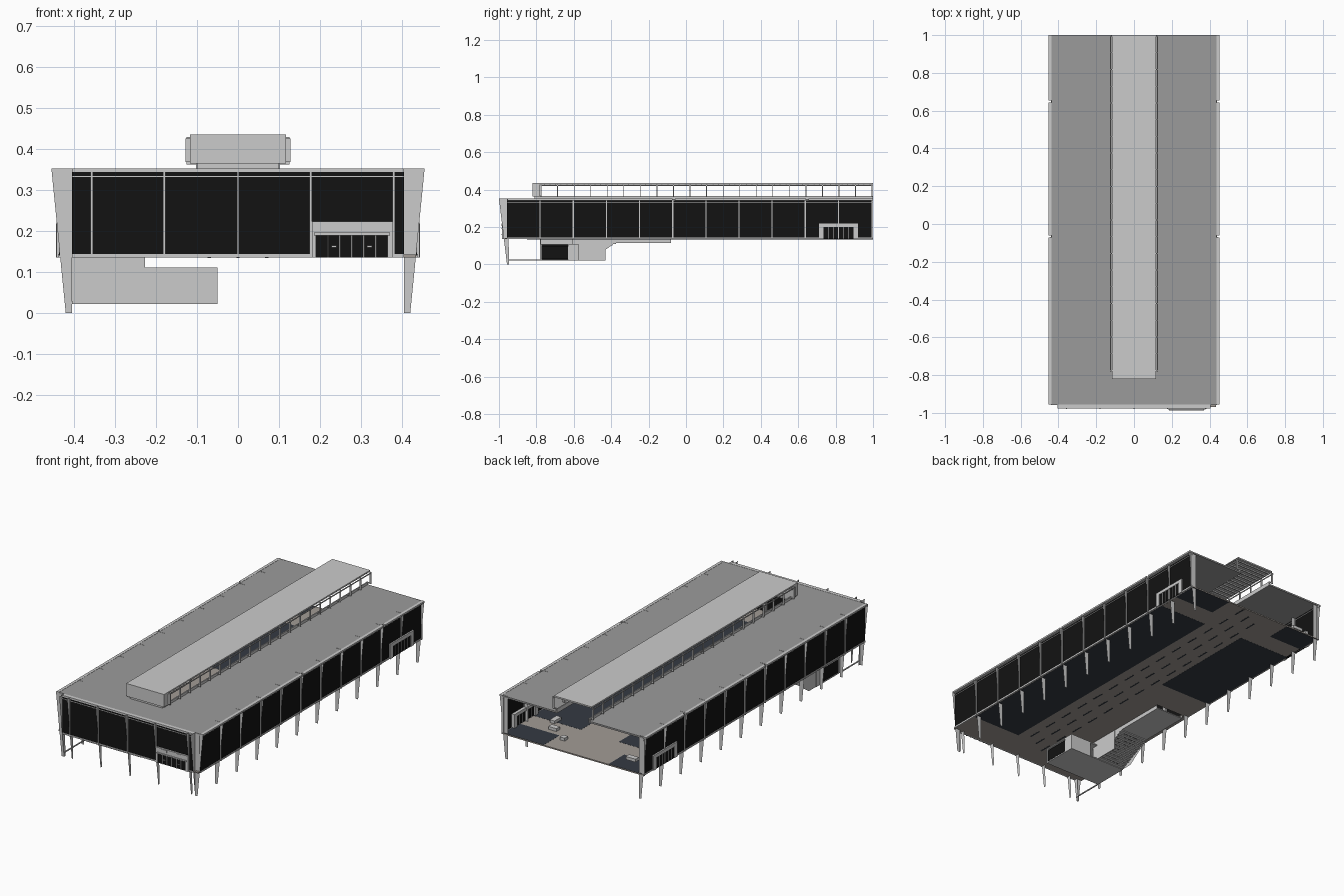
import bpy, bmesh
from mathutils import Vector


def material(name, rgb):
    m = bpy.data.materials.new(name)
    m.diffuse_color = (*rgb, 1)
    return m


GLASS = material("black_glass", (0.006, 0.006, 0.006))
ROOF = material("roof_grey", (0.33, 0.33, 0.33))
STONE = material("floor_stone", (0.36, 0.33, 0.30))
SLATE = material("floor_slate", (0.035, 0.042, 0.055))


def finish(name, bm, mat):
    me = bpy.data.meshes.new(name)
    bm.to_mesh(me)
    bm.free()
    ob = bpy.data.objects.new(name, me)
    bpy.context.collection.objects.link(ob)
    if mat:
        me.materials.append(mat)
    return ob


def boxes(name, items, mat=None):
    """One object from boxes given as (x0, x1, y0, y1, z0, z1)."""
    bm = bmesh.new()
    for x0, x1, y0, y1, z0, z1 in items:
        vs = bmesh.ops.create_cube(bm, size=1)["verts"]
        for v in vs:
            v.co = Vector(((x0 + x1) / 2 + v.co.x * (x1 - x0),
                           (y0 + y1) / 2 + v.co.y * (y1 - y0),
                           (z0 + z1) / 2 + v.co.z * (z1 - z0)))
    return finish(name, bm, mat)


def plates(name, polys, mat=None):
    bm = bmesh.new()
    for p in polys:
        bm.faces.new([bm.verts.new(c) for c in p])
    return finish(name, bm, mat)


def both(items):
    """Add the copies mirrored across x = 0."""
    return items + [(-b, -a, *r) for a, b, *r in items]


Z0, Z1 = 0.135, 0.352            # floor underside and roof top
GX, GY = 0.436, -0.973           # glass planes
SIDE_Y = [-0.957 + 0.1772 * i for i in range(11)] + [0.995]
FRONT_X = [-0.405, -0.357, -0.18, 0, 0.177, 0.38, 0.405]

# tapered fins that also carry the building as legs
fins = []
for y in SIDE_Y:
    for s in (-1, 1):
        fins.append([(s * .405, y, 0), (s * .42, y, 0), (s * .455, y, Z1), (s * .405, y, Z1)])
for x in FRONT_X:
    fins.append([(x, -.945, 0), (x, -.957, 0), (x, -1, Z1), (x, -.955, Z1)])
plates("tapered_fins", fins)

# roof in three pieces around the central slot
boxes("roof", both([(.1, .438, -.957, 1, .342, .351)]) + [(-.1, .1, -.957, -.78, .342, .351)], ROOF)
boxes("roof_coping",
      both([(.437, .453, a, b, .343, Z1) for a, b in ((-.955, -.072), (-.06, .642), (.655, 1))])
      + [(-.405, .405, -.976, -.956, .343, Z1)])

# glazed walls
boxes("side_glass", both([(GX - .003, GX, -.957, .997, .14, .344)]), GLASS)
boxes("front_glass", [(-.405, .405, GY, GY + .003, .14, .344)], GLASS)

# mullions, sills and head rails
bars = []
for y in SIDE_Y[1:]:
    bars.append((GX - .008, GX + .006, y - .003, y + .003, Z0, .344))
for z0, z1 in ((Z0, .143), (.331, .334)):
    bars.append((GX - .006, GX + .003, -.957, 1, z0, z1))
boxes("side_mullions", both(bars))
bars = [(x - .003, x + .003, GY - .006, GY + .008, Z0, .344) for x in FRONT_X[1:-1]]
bars += [(-.405, .405, GY - .003, GY + .006, a, b) for a, b in ((Z0, .143), (.331, .334))]
boxes("front_mullions", bars)

# floor around the stair opening
boxes("floor", [(-.23, .434, -.97, 1, Z0, .142), (-.405, -.23, -.97, -.6, Z0, .142),
                (-.405, -.23, -.08, 1, Z0, .142), (-.434, -.4, -.955, 1, Z0, .142)], STONE)
boxes("floor_panels", [(.13, .43, -.8, .74, .1345, .1425), (-.43, -.11, .1, .75, .1345, .1425),
                       (-.32, -.13, -.82, -.63, .1345, .1425),
                       (.18, .43, .86, .999, .1345, .1425), (-.43, -.22, .86, .999, .1345, .1425)], SLATE)
slots = []
for i in range(14):
    y = -.85 + .13 * i
    for j, x in enumerate((-.07, 0, .07)):
        slots.append((x - .004, x + .004, y + .04 * j, y + .04 * j + .07, .1342, .136))
boxes("floor_slots", slots, SLATE)

# entrances: frames and black doors
frames, doors, bits = [], [], []
for a, b, c, d in ((.71, .735, Z0, .215), (.895, .92, Z0, .215), (.71, .92, .2, .218)):
    frames.append((GX - .02, .444, a, b, c, d))
doors.append((GX - .012, .441, .735, .895, Z0, .2))
for i in range(1, 6):
    y = .735 + .16 * i / 6
    bits.append((GX - .014, .443, y - .0015, y + .0015, Z0, .2))
boxes("side_entrance_frames", both(frames + bits))
boxes("side_doors", both(doors), GLASS)
F = GY - .01
boxes("front_entrance_frame",
      [(.18, .19, F, GY + .02, Z0, .222), (.365, .378, F, GY + .02, Z0, .222),
       (.18, .378, F, GY + .02, .189, .222), (.185, .37, F - .004, F, .189, .196)]
      + [(x - .016, x + .016, F - .003, F, .206, .22) for x in (.232, .321)]
      + [(.19 + .175 * i / 6 - .0015, .19 + .175 * i / 6 + .0015, F, F + .01, Z0, .19) for i in range(1, 6)]
      + [(x - .006, x + .006, F - .003, F, .159, .164) for x in (.234, .321)])
boxes("front_doors", [(.19, .365, F + .004, GY + .015, Z0, .19)], GLASS)

# raised roof light along the middle
boxes("roof_light_top", [(-.117, .117, -.82, 1, .427, .435)])
boxes("roof_light_end", [(-.117, .117, -.82, -.78, .364, .428), (-.128, .128, -.784, -.778, .368, .425)])
boxes("roof_light_curb", both([(.097, .103, -.8, 1, .342, .365)]) + [(-.1, .1, -.81, -.78, .351, .365)])
posts = []
for i in range(21):
    y = -.775 + .0885 * i
    posts.append((.117, .126, y - .002, y + .002, .368, .428))
    posts.append((.1, .126, y - .002, y + .002, .362, .368))
posts.append((.122, .126, -.78, 1, .42, .425))
boxes("roof_light_posts", both(posts))
boxes("roof_light_ribs", [(-.11, .11, -.76 + .03 * i, -.754 + .03 * i, .42, .428) for i in range(59)])

# lower lobby hanging under the front left corner
boxes("lobby_shell", [(-.405, -.05, -.78, -.575, .022, .028), (-.405, -.05, -.78, -.575, .104, .11),
                      (-.405, -.05, -.78, -.774, .022, .11), (-.405, -.227, -.78, -.774, .11, Z0),
                      (-.183, -.05, -.581, -.575, .022, .11),
                      (-.056, -.05, -.78, -.772, .022, .11), (-.056, -.05, -.63, -.575, .022, .11),
                      (-.405, -.4, -.61, -.575, .022, Z0), (-.405, -.4, -.78, -.77, .022, Z0),
                      (-.405, -.4, -.78, -.575, .11, Z0)])
boxes("lobby_glass", [(-.054, -.051, -.772, -.63, .03, .095), (-.404, -.401, -.77, -.61, .028, .11)], GLASS)
boxes("low_rail", [(-.408, -.402, -.955, -.78, .022, .027)])

# stair with sloping sides, rising to a landing
profile = [(-.61, .022), (-.51, .022), (-.38, .115), (-.08, .115), (-.08, Z0), (-.61, Z0)]
plates("stair_side_walls", [[(x, y, z) for y, z in profile] for x in (-.402, -.228)])
boxes("stair_wall_panel", [(-.23, -.227, -.61, -.43, .022, Z0)])
boxes("stair_treads", [(-.4, -.23, -.575 + .018 * i, -.555 + .018 * i, .025 + .0085 * i, .031 + .0085 * i)
                       for i in range(11)])
boxes("stair_landing", [(-.4, -.23, -.38, -.08, .115, .12)])

# low furniture near the open rear
boxes("benches", [(.22, .27, .8, .83, .142, .158), (.12, .15, .87, .9, .142, .158),
                  (.28, .31, .7, .76, .142, .158), (-.36, -.3, .93, .96, .175, .192)])
